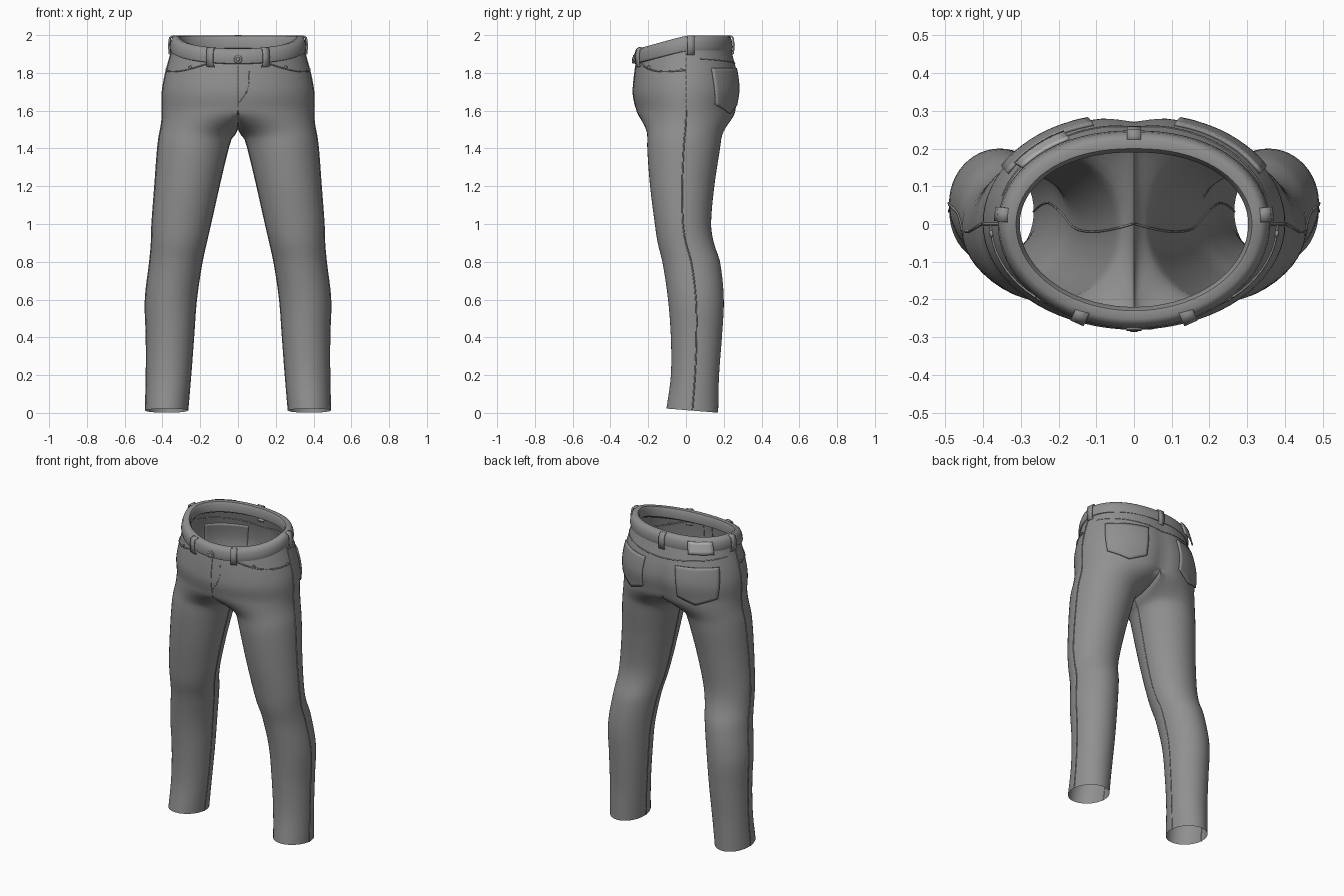
import bpy, bmesh, math
from mathutils import Vector
from mathutils.bvhtree import BVHTree

if "Cube" in bpy.data.objects:
    bpy.data.objects.remove(bpy.data.objects["Cube"])


def material(name, v):
    m = bpy.data.materials.new(name)
    m.diffuse_color = (v, v, v, 1)
    m.use_nodes = True
    m.node_tree.nodes["Principled BSDF"].inputs["Base Color"].default_value = m.diffuse_color
    return m


DENIM = material("grey denim", 0.28)
PATCH = material("pale patch", 0.42)


def interp(table, k):
    """Smooth interpolation of table rows by their first column."""
    n = len(table)
    i = max(j for j in range(n - 1) if table[j][0] <= k or j == 0)
    a, b = table[i], table[i + 1]
    p, q = table[max(i - 1, 0)], table[min(i + 2, n - 1)]
    h = b[0] - a[0]
    t = (k - a[0]) / h
    out = []
    for c in range(1, len(a)):
        ma = (b[c] - p[c]) / (b[0] - p[0]) * h
        mb = (q[c] - a[c]) / (q[0] - a[0]) * h
        out.append((2*t**3 - 3*t*t + 1) * a[c] + (t**3 - 2*t*t + t) * ma
                   + (3*t*t - 2*t**3) * b[c] + (t**3 - t*t) * mb)
    return out


def make(name, verts, faces, mat=DENIM, mirror=False, thick=0):
    me = bpy.data.meshes.new(name)
    me.from_pydata([tuple(v) for v in verts], [], faces)
    bm = bmesh.new()
    bm.from_mesh(me)
    bmesh.ops.recalc_face_normals(bm, faces=bm.faces)
    bm.to_mesh(me)
    bm.free()
    me.materials.append(mat)
    ob = bpy.data.objects.new(name, me)
    bpy.context.collection.objects.link(ob)
    if thick:
        s = ob.modifiers.new("thickness", "SOLIDIFY")
        s.thickness, s.offset = thick, 0
    if mirror:
        m = ob.modifiers.new("mirror", "MIRROR")
        m.use_clip = True
    bpy.context.view_layer.objects.active = ob
    bpy.ops.object.select_all(action='DESELECT')
    ob.select_set(True)
    bpy.ops.object.shade_smooth_by_angle(angle=math.radians(45))
    return ob


# Leg: height, outer x, inner x, front y, back y
LEG = [(0.0, .49, .267, -.105, .17), (.2, .485, .25, -.08, .175), (.4, .485, .235, -.08, .19),
       (.6, .49, .22, -.095, .20), (.8, .467, .19, -.125, .18), (.9, .458, .168, -.15, .147),
       (1.0, .455, .145, -.165, .133), (1.2, .44, .10, -.19, .15), (1.4, .425, .052, -.205, .18),
       (1.5, .413, .022, -.205, .195), (1.62, .40, 0, -.22, .23)]
# Hips: fraction of height, half width, front y, back y
HIP = [(0, .40, -.265, .268), (.25, .40, -.28, .285), (.5, .383, -.276, .275),
       (.75, .358, -.266, .25), (1, .335, -.252, .222)]
SEG, OUT, Z0, ZC = 48, 36, 1.45, 1.61


def leg(z, i):
    xo, xi, yf, yb = interp(LEG, z)
    a = math.radians(-135 + 7.5 * i)
    x = (xo + xi) / 2 + (xo - xi) / 2 * math.cos(a)
    y = (yf + yb) / 2 + (yb - yf) / 2 * math.sin(a)
    hem = max(0, 1 - z / .15)
    return Vector((x, y, z - .012 * hem * math.sin(a)))


def waist_height(q):
    return 1.985 + .035 * (q - math.sqrt(q * q + .01)) + .003


def hip(w, a):
    rx, yf, yb = interp(HIP, w)
    c, s = math.cos(a), math.sin(a)
    y = s * (yb if s > 0 else -yf)
    x = rx * math.copysign(abs(c) ** (.9 if s > 0 else 1), c)
    if s > 0:  # shallow centre-back groove
        y -= .02 * (1 - w) * math.exp(-(x / .05) ** 2)
    return Vector((x, y, ZC + w * (waist_height(s) - ZC)))


def crotch(i):
    if i <= OUT:
        p = hip(0, math.radians(90 * (i - 18) / 18))
        if i in (0, OUT):
            p.x = 0
        return p
    v = math.cos(math.pi * (i - OUT) / 12)
    return Vector((0, .258 * v, ZC - .08 * (1 - abs(v) ** 3)))


# Trouser body: leg rings, blend to the crotch, then open hip rings
rings = [[leg(.012 + (Z0 - .012) * k / 40, i) for i in range(SEG)] for k in range(41)]
for k in range(1, 9):
    s = k / 8
    e = s * s * (3 - 2 * s)
    row = []
    for i in range(SEG):
        c = crotch(i)
        p = leg(Z0 + (ZC - Z0) * s, i).lerp(c, e)
        p.z = Z0 + (c.z - Z0) * s
        row.append(p)
    rings.append(row)
for k in range(1, 13):
    row = [hip(k / 12, math.radians(5 * (i - 18))) for i in range(OUT + 1)]
    row[0].x = row[-1].x = 0
    rings.append(row)
verts, faces, start = [], [], []
for r in rings:
    start.append(len(verts))
    verts += r
for k in range(len(rings) - 1):
    a, b = start[k], start[k + 1]
    full = len(rings[k + 1]) == SEG
    for i in range(SEG if full else OUT):
        j = (i + 1) % SEG
        faces.append((a + i, a + j, b + j, b + i))
make("trouser_body", verts, faces, mirror=True)
tree = BVHTree.FromPolygons([tuple(v) for v in verts], faces)


def wrap(deg, z, off):
    """Point on the hip surface in a compass direction, pushed outwards."""
    a = math.radians(max(-89.7, min(89.7, deg)))
    d = Vector((math.cos(a), math.sin(a), 0))
    hit = tree.ray_cast(Vector((.001, 0, z)), d)[0]
    if hit is None:
        hit = hip(.95, a)
        hit.z = z
    p = hit + d * off
    if abs(deg) >= 89.7:
        p.x = 0
    return p


def panel(name, fn, nu, nv, mat=DENIM, mirror=True, thick=.01):
    vs = [fn(u / nu, v / nv) for v in range(nv + 1) for u in range(nu + 1)]
    w = nu + 1
    fs = [(v*w + u, v*w + u + 1, v*w + w + u + 1, v*w + w + u) for v in range(nv) for u in range(nu)]
    return make(name, vs, fs, mat, mirror, thick)


def seam(name, pts, r=.004, both=True):
    cu = bpy.data.curves.new(name, 'CURVE')
    cu.dimensions, cu.bevel_depth, cu.bevel_resolution = '3D', r, 1
    for sx in ((1, -1) if both else (1,)):
        sp = cu.splines.new('POLY')
        sp.points.add(len(pts) - 1)
        for q, p in zip(sp.points, pts):
            q.co = (p[0] * sx, p[1], p[2], 1)
    cu.materials.append(DENIM)
    bpy.context.collection.objects.link(bpy.data.objects.new(name, cu))


# Waistband: rounded profile swept round the waist (outward offset, height offset)
PROFILE = [(-.028, -.055), (-.032, -.01), (-.022, .008), (.0, .011), (.014, .002),
           (.022, -.02), (.026, -.05), (.022, -.068), (.006, -.074)]
bv, bf, n, m = [], [], 72, len(PROFILE)
for i in range(n):
    a = 2 * math.pi * i / n
    p = hip(1, a)
    d = Vector((math.cos(a), math.sin(a), 0))
    bv += [p + d * o + Vector((0, 0, h)) for o, h in PROFILE]
    for k in range(m):
        j, l = (i + 1) % n, (k + 1) % m
        bf.append((i*m + k, j*m + k, j*m + l, i*m + l))
make("waistband", bv, bf)


# Belt loops: thin straps standing over the band
def belt_loop(name, deg):
    a = math.radians(deg)
    p, d = hip(1, a), Vector((math.cos(a), math.sin(a), 0))
    side = Vector((-d.y, d.x, 0)) * .019
    path = [(-.01, .002), (.012, .008), (.026, 0), (.032, -.04), (.028, -.085), (.008, -.092)]

    def fn(u, v):
        o, h = path[round(v * 5)]
        return p + d * o + side * (2 * u - 1) + Vector((0, 0, h))
    panel(name, fn, 1, 5, mirror=False, thick=.009)


for i, deg in enumerate((-66, -114, 6, 174, 90)):
    belt_loop(f"belt_loop_{i + 1}", deg)


# Back pockets with pointed lower edge
def pocket(u, v):
    low = 1.585 + .045 * abs(2 * u - 1)
    inset = 3 * v
    return wrap(22 + inset + (46 - 2 * inset) * u, 1.825 + (low - 1.825) * v, .004)


panel("back_pocket", pocket, 14, 12, thick=.011)


# Label patch on the back of the waistband
def label(u, v):
    p = wrap(27 + 26 * u, 1.985 - .075 * v, .03)
    return Vector((-p.x, p.y, p.z))


panel("label_patch", label, 6, 4, PATCH, mirror=False, thick=.008)

# Seams and pocket openings
seam("side_seam", [r[18] for r in rings[:-2]])
seam("inner_seam", [r[42] for r in rings[:49]], .003)
seam("front_pocket_edge", [wrap(-56 + 56 * t / 14, 1.85 - .05 * math.sin(math.pi * min(1, t / 14 * 1.1) / 1.6)
                                + .01 * t / 14, .001) for t in range(15)])
seam("yoke_seam", [wrap(12 + 78 * t / 16, 1.875 - .03 * t / 16, .0) for t in range(17)], .003)
seam("fly_seam", [wrap(-90, 1.84 - .22 * t / 10, 0) for t in range(11)], .003, False)
seam("fly_stitch", [wrap(-78 - 12 * max(0, (t - 5) / 7) ** 2, 1.84 - .2 * t / 12, -.001)
                    for t in range(13)], .0025, False)


# Button and rivets
def stud(name, pos, direction, r, depth):
    bpy.ops.mesh.primitive_cylinder_add(vertices=16, radius=r, depth=depth, location=pos)
    ob = bpy.context.object
    ob.name = name
    ob.rotation_euler = direction.to_track_quat('Z', 'Y').to_euler()
    ob.data.materials.append(DENIM)
    b = ob.modifiers.new("bevel", "BEVEL")
    b.width, b.segments = depth * .3, 2
    bpy.ops.object.shade_smooth_by_angle()


stud("button", (0, -.277, 1.872), Vector((0, -1, .1)), .022, .012)
stud("button_cap", (0, -.281, 1.872), Vector((0, -1, .1)), .011, .01)
for sx in (1, -1):
    for deg, z in ((-38, 1.83), (-4, 1.815)):
        p = wrap(deg, z, .002)
        p.x *= sx
        stud("rivet", p, Vector((p.x, p.y, 0)), .009, .01)
